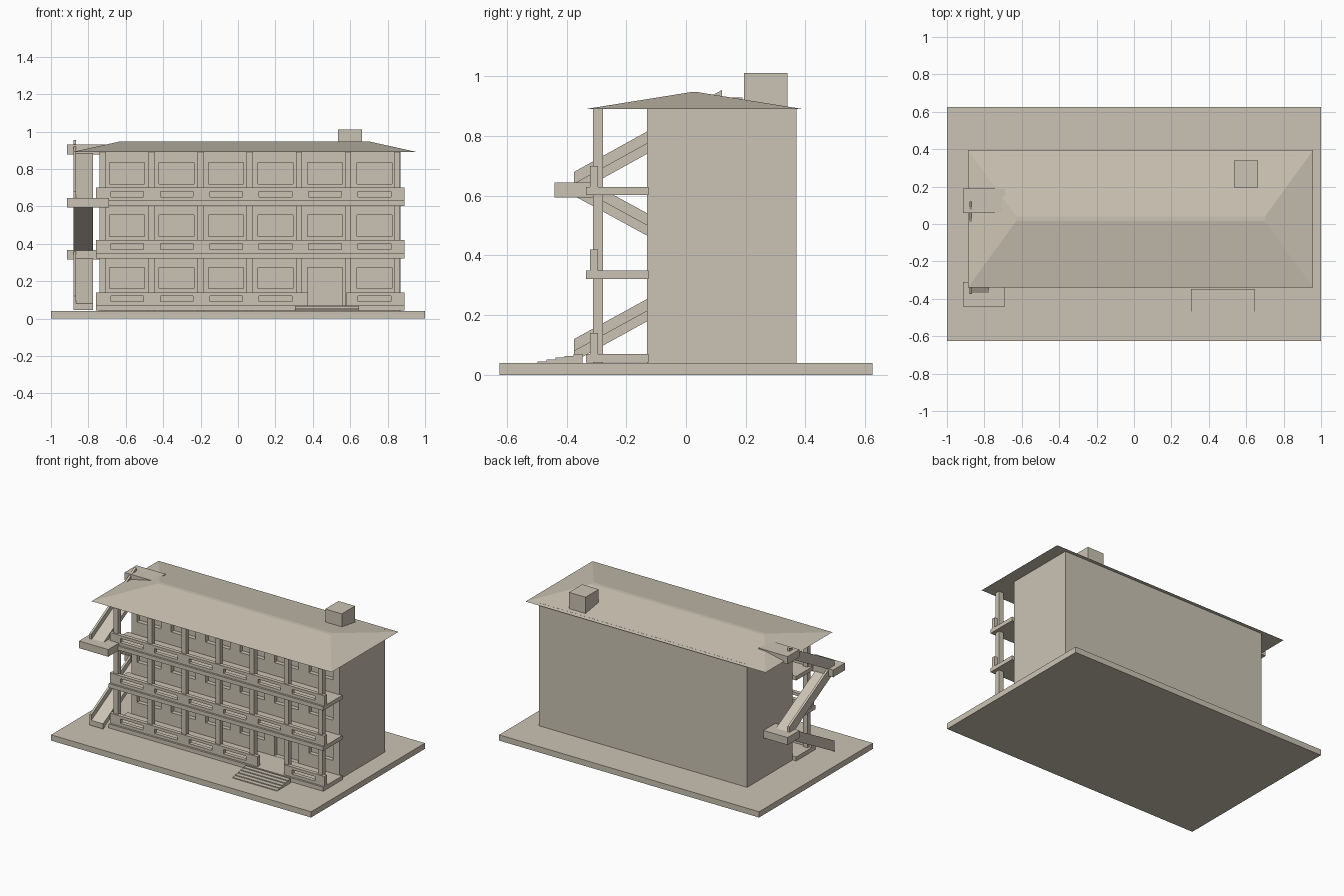
import bpy, bmesh

if "Cube" in bpy.data.objects:
    bpy.data.objects.remove(bpy.data.objects["Cube"])

stone = bpy.data.materials.new("warm_beige")
stone.diffuse_color = (0.60, 0.545, 0.455, 1)
stone.use_nodes = True
stone.node_tree.nodes["Principled BSDF"].inputs["Base Color"].default_value = stone.diffuse_color


def mesh_object(name, bm):
    bmesh.ops.recalc_face_normals(bm, faces=bm.faces)
    me = bpy.data.meshes.new(name)
    bm.to_mesh(me)
    bm.free()
    me.materials.append(stone)
    ob = bpy.data.objects.new(name, me)
    bpy.context.collection.objects.link(ob)
    return ob


def add_hexa(bm, bottom, top):
    """Closed solid from a bottom and a top quad."""
    b = [bm.verts.new(p) for p in bottom]
    t = [bm.verts.new(p) for p in top]
    bm.faces.new(b[::-1])
    bm.faces.new(t)
    for i in range(4):
        j = (i + 1) % 4
        bm.faces.new((b[i], b[j], t[j], t[i]))


def rect(x0, x1, y0, y1, z):
    return [(x0, y0, z), (x1, y0, z), (x1, y1, z), (x0, y1, z)]


def boxes(name, specs):
    bm = bmesh.new()
    for x0, x1, y0, y1, z0, z1 in specs:
        add_hexa(bm, rect(x0, x1, y0, y1, z0), rect(x0, x1, y0, y1, z1))
    return mesh_object(name, bm)


def cut(target, specs):
    """Cut box-shaped openings out of the target."""
    cutter = boxes("cutter", specs)
    cutter.hide_render = True
    mod = target.modifiers.new("openings", 'BOOLEAN')
    mod.operation = 'DIFFERENCE'
    mod.solver = 'EXACT'
    mod.object = cutter
    bpy.context.view_layer.objects.active = target
    bpy.ops.object.modifier_apply(modifier=mod.name)
    bpy.data.objects.remove(cutter)


BAY = 0.2645
FLOORS = (0.07, 0.35, 0.63)      # walking level of each storey
DOOR_BAY = 4

# Ground plate
boxes("ground_plate", [(-1, 1, -0.625, 0.625, 0, 0.04)])

# Main block with recessed windows and a door
body = boxes("main_block", [(-0.73, 0.87, -0.13, 0.37, 0.04, 0.8945)])
openings = []
for f, z in enumerate(FLOORS):
    for i in range(6):
        x = -0.687 + BAY * i
        low = z + 0.001 if (f == 0 and i == DOOR_BAY) else z + 0.09
        openings.append((x, x + 0.187, -0.2, -0.10, low, z + 0.203))
cut(body, openings)

# Gallery floors
boxes("gallery_floors", [(-0.76, 0.89, -0.335, -0.125, z - 0.028, z) for z in FLOORS])

# Parapets with a slot per bay; the lowest one is open at the door
for f, z in enumerate(FLOORS):
    spans = [(-0.76, 0.375), (0.58, 0.89)] if f == 0 else [(-0.76, 0.89)]
    wall = boxes("parapet", [(a, b, -0.322, -0.295, z, z + 0.07) for a, b in spans])
    cut(wall, [(-0.68 + BAY * i, -0.505 + BAY * i, -0.4, -0.2, z + 0.02, z + 0.05)
               for i in range(6) if f or i != DOOR_BAY])

# Pillars
boxes("pillars", [(-0.74 + 0.2622 * i, -0.706 + 0.2622 * i, -0.312, -0.278, 0.04, 0.8945)
                  for i in range(7)])

# Hipped roof with a narrow flat ridge
bm = bmesh.new()
add_hexa(bm, rect(-0.888, 0.958, -0.34, 0.395, 0.89), rect(-0.63, 0.70, 0.015, 0.04, 0.947))
mesh_object("roof", bm)

# Chimney
boxes("chimney", [(0.535, 0.662, 0.195, 0.34, 0.88, 1.012)])

# Entrance steps
boxes("entrance_steps", [(0.305, 0.648, -0.497 + 0.03 * k, -0.467 + 0.03 * k, 0.04, 0.0455 + 0.006 * k)
                         for k in range(5)])

# Outside stair landings
boxes("stair_landings", [(-0.915, -0.69, -0.44, -0.31, 0.595, 0.645),
                         (-0.915, -0.69, 0.06, 0.19, 0.315, 0.367),
                         (-0.915, -0.69, 0.06, 0.19, 0.877, 0.93)])


# Outside stair flights, each a sloped slab with an outer rail
def sloped(bm, x0, x1, y0, y1, z0, z1, h):
    base = [(x0, y0, z0), (x1, y0, z0), (x1, y1, z1), (x0, y1, z1)]
    add_hexa(bm, base, [(x, y, z + h) for x, y, z in base])


for z0, z1 in ((0.045, 0.317), (0.60, 0.33), (0.605, 0.879)):
    bm = bmesh.new()
    sloped(bm, -0.865, -0.775, -0.375, 0.12, z0, z1, 0.036)
    sloped(bm, -0.88, -0.865, -0.375, 0.12, z0, z1, 0.075)
    mesh_object("stair_flight", bm)
